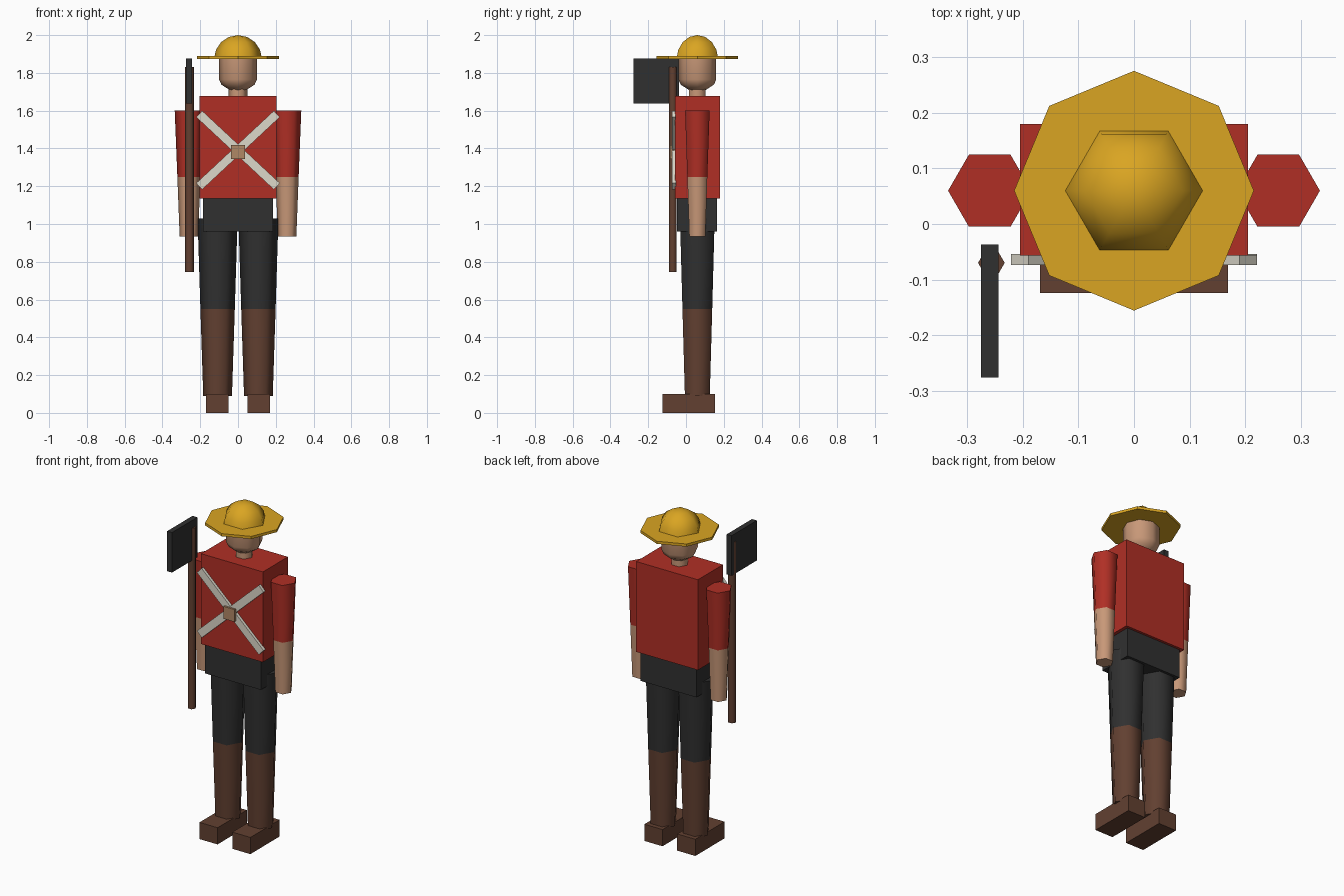
import bpy, bmesh, math
from mathutils import Matrix

cube = bpy.data.objects.get("Cube")
if cube:
    bpy.data.objects.remove(cube, do_unlink=True)


def material(name, rgb):
    linear = [((c / 255 + 0.055) / 1.055) ** 2.4 for c in rgb] + [1]
    mat = bpy.data.materials.new(name)
    mat.use_nodes = True
    mat.diffuse_color = linear
    mat.node_tree.nodes["Principled BSDF"].inputs["Base Color"].default_value = linear
    return mat


RED = material("red cloth", (176, 47, 37))
GOLD = material("golden straw", (218, 165, 34))
SKIN = material("skin", (200, 152, 120))
DARK = material("charcoal", (48, 48, 48))
BROWN = material("brown leather", (98, 64, 49))
WHITE = material("off white", (220, 216, 202))
TAN = material("tan buckle", (176, 136, 102))

BODY_Y = 0.06


def finish(bm, name, mat, smooth=False):
    bmesh.ops.recalc_face_normals(bm, faces=bm.faces)
    mesh = bpy.data.meshes.new(name)
    bm.to_mesh(mesh)
    bm.free()
    mesh.materials.append(mat)
    obj = bpy.data.objects.new(name, mesh)
    bpy.context.collection.objects.link(obj)
    if smooth:
        bpy.ops.object.select_all(action="DESELECT")
        obj.select_set(True)
        bpy.context.view_layer.objects.active = obj
        bpy.ops.object.shade_smooth_by_angle(angle=math.radians(65))
    return obj


def box(name, mat, xs, ys, zs, tilt=0):
    """Box between limits, turned about its own y axis."""
    bm = bmesh.new()
    bmesh.ops.create_cube(bm, size=1)
    size = [b - a for a, b in (xs, ys, zs)]
    centre = [(a + b) / 2 for a, b in (xs, ys, zs)]
    bm.transform(Matrix.Translation(centre) @ Matrix.Rotation(tilt, 4, "Y")
                 @ Matrix.Diagonal(size + [1]))
    return finish(bm, name, mat)


def turned(name, mat, x, y, profile, sides=6, smooth=True):
    """Stack of polygon rings from (radius, height) pairs, capped at both ends."""
    bm = bmesh.new()
    rings = []
    for r, z in profile:
        angles = [math.tau * i / sides for i in range(sides)]
        rings.append([bm.verts.new((x + r * math.cos(a), y + r * math.sin(a), z))
                      for a in angles])
    for low, high in zip(rings, rings[1:]):
        for i in range(sides):
            j = (i + 1) % sides
            bm.faces.new((low[i], low[j], high[j], high[i]))
    bm.faces.new(rings[0])
    bm.faces.new(rings[-1])
    bmesh.ops.remove_doubles(bm, verts=bm.verts, dist=0.0005)
    return finish(bm, name, mat, smooth)


# Torso and hips
box("torso", RED, (-0.205, 0.205), (-0.057, 0.18), (1.135, 1.677))
box("hips", DARK, (-0.185, 0.185), (-0.047, 0.165), (0.96, 1.135))

# Limbs on both sides
for side, label in ((1, "left"), (-1, "right")):
    turned(label + "_trouser_leg", DARK, side * 0.108, BODY_Y, [(0.091, 0.55), (0.106, 1.03)])
    turned(label + "_boot_shaft", BROWN, side * 0.108, BODY_Y, [(0.076, 0.09), (0.091, 0.55)])
    box(label + "_shoe", BROWN, sorted((side * 0.049, side * 0.169)), (-0.124, 0.153), (0, 0.1))
    turned(label + "_sleeve", RED, side * 0.26, BODY_Y, [(0.061, 1.25), (0.075, 1.6)])
    turned(label + "_forearm", SKIN, side * 0.26, BODY_Y, [(0.049, 0.935), (0.061, 1.25)])

# Neck and head
turned("neck", SKIN, 0, BODY_Y, [(0.05, 1.66), (0.05, 1.76)])
turned("head", SKIN, 0, BODY_Y,
       [(0, 1.7), (0.045, 1.71), (0.088, 1.738), (0.1, 1.765), (0.1, 1.88)], sides=8)

# Hat: flat octagonal brim with a six-sided dome
turned("hat_brim", GOLD, 0, BODY_Y, [(0.216, 1.874), (0.216, 1.89)], sides=8, smooth=False)
dome = [(0.126 * math.cos(a), 1.874 + 0.126 * math.sin(a))
        for a in (math.pi / 8 * k for k in range(5))]
turned("hat_dome", GOLD, 0, BODY_Y, [(0.126, 1.88)] + dome[1:])

# Crossed chest straps and buckle
for tilt, label in ((-1, "rising"), (1, "falling")):
    box(label + "_strap", WHITE, (-0.281, 0.281), (-0.074, -0.055 + tilt * 0.001),
        (1.368, 1.414), math.radians(43) * tilt)
box("strap_buckle", TAN, (-0.037, 0.037), (-0.086, -0.06), (1.343, 1.417))

# Long-handled tool held on the right side
turned("tool_handle", BROWN, -0.257, -0.07, [(0.024, 0.745), (0.024, 1.83)])
box("tool_blade", DARK, (-0.276, -0.244), (-0.277, -0.037), (1.637, 1.877))
